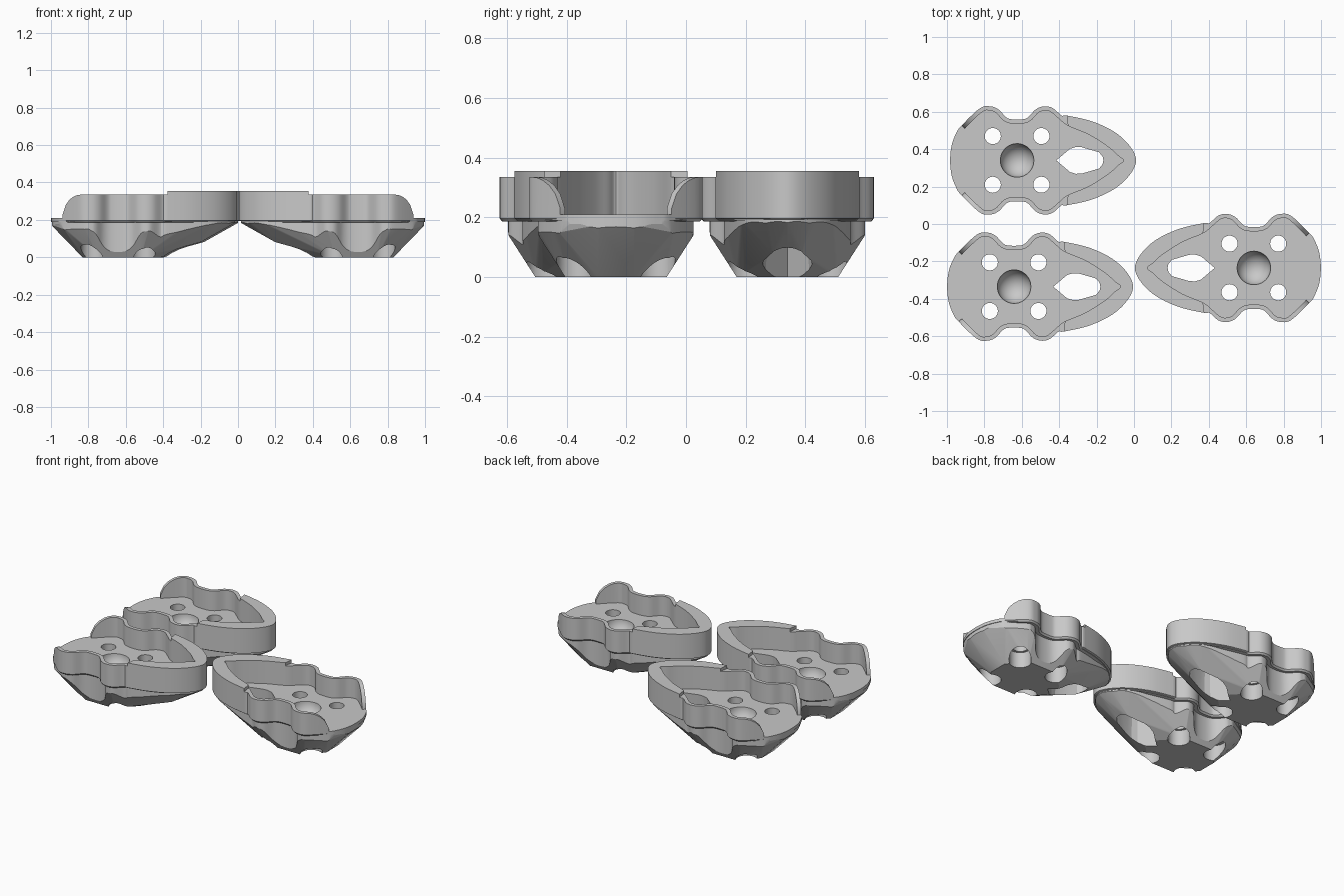
import bpy, bmesh, math
from mathutils import Vector

if "Cube" in bpy.data.objects:
    bpy.data.objects.remove(bpy.data.objects["Cube"])

grey = bpy.data.materials.new("plain_grey")
grey.use_nodes = True
grey.diffuse_color = (0.58, 0.58, 0.58, 1)
grey.node_tree.nodes["Principled BSDF"].inputs["Base Color"].default_value = (0.58, 0.58, 0.58, 1)

# Half outline from the back to the nose, and the thick nose rim's inner edge
REAR = [(-0.358, 0), (-0.35, 0.08), (-0.326, 0.145), (-0.296, 0.187), (-0.2, 0.278), (-0.144, 0.289),
        (-0.1, 0.273), (-0.06, 0.232), (-0.03, 0.22), (0.03, 0.22), (0.06, 0.232),
        (0.1, 0.273), (0.144, 0.289), (0.19, 0.28), (0.238, 0.24)]
NOSE = [(0.265, 0.24), (0.4, 0.209), (0.524, 0.15), (0.604, 0.075), (0.636, 0)]
NOSE_INNER = [(0.272, 0.185), (0.385, 0.137), (0.49, 0.07), (0.54, 0.025), (0.57, 0)]
STEP_X, REAR_END = 0.262, -0.299


def mirror_loop(half):
    pts = [Vector(p) for p in half]
    return pts + [Vector((p.x, -p.y)) for p in pts[-2:0:-1]]


def inset(loop, amount):
    out = []
    for i, p in enumerate(loop):
        t = (loop[(i + 1) % len(loop)] - loop[i - 1]).normalized()
        out.append(p + Vector((t.y, -t.x)) * amount(p))
    return out


def smooth(loop, steps=5):
    out, n = [], len(loop)
    for i in range(n):
        a, b, c, d = (loop[(i + k) % n] for k in (-1, 0, 1, 2))
        for s in range(steps):
            t = s / steps
            out.append(0.5 * (2 * b + (c - a) * t + (2 * a - 5 * b + 4 * c - d) * t ** 2
                              + (3 * b - a - 3 * c + d) * t ** 3))
    return out


def finish(name, bm):
    bmesh.ops.recalc_face_normals(bm, faces=bm.faces)
    mesh = bpy.data.meshes.new(name)
    bm.to_mesh(mesh)
    bm.free()
    mesh.materials.append(grey)
    ob = bpy.data.objects.new(name, mesh)
    bpy.context.collection.objects.link(ob)
    return ob


def loft(name, lower, upper, z0, z1):
    bm = bmesh.new()
    a = [bm.verts.new((p.x, p.y, z0)) for p in lower]
    b = [bm.verts.new((p.x, p.y, z1)) for p in upper]
    bm.faces.new(a)
    bm.faces.new(b)
    for i in range(len(a)):
        j = (i + 1) % len(a)
        bm.faces.new((a[i], a[j], b[j], b[i]))
    return finish(name, bm)


def circle(x, y, r, n=32):
    return [Vector((x + r * math.cos(k * math.tau / n), y + r * math.sin(k * math.tau / n))) for k in range(n)]


def select(ob):
    bpy.ops.object.select_all(action='DESELECT')
    ob.select_set(True)
    bpy.context.view_layer.objects.active = ob


def combine(ob, tool, operation):
    mod = ob.modifiers.new(operation.lower(), 'BOOLEAN')
    mod.operation, mod.object, mod.solver = operation, tool, 'EXACT'
    select(ob)
    bpy.ops.object.modifier_apply(modifier=mod.name)
    bpy.data.objects.remove(tool)


control = mirror_loop(REAR + NOSE)
outline = smooth(control)

# Faceted underside: a hull trimmed by the inset outline
bm = bmesh.new()
facets = [(-0.19, 0.06, 0), (-0.1, 0.17, 0), (0.12, 0.17, 0), (0.23, 0.05, 0), (0.44, 0.05, 0.08),
          (-0.13, 0.26, 0.14), (0.16, 0.26, 0.14), (-0.29, 0.19, 0.15), (-0.36, 0.06, 0.175)]
for x, y, z in facets:
    for side in (1, -1):
        bm.verts.new((x, y * side, z))
for p in control:
    bm.verts.new((p.x, p.y, 0.19))
    bm.verts.new((p.x, p.y, 0.2))
hull = bmesh.ops.convex_hull(bm, input=bm.verts)
bmesh.ops.delete(bm, geom=list({v for v in hull["geom_interior"] + hull["geom_unused"]
                                if isinstance(v, bmesh.types.BMVert)}), context='VERTS')
base = finish("hold_base", bm)
body = smooth(inset(control, lambda p: 0.004 if p.x < -0.25 else 0.012 if p.x > 0.45 else 0.03))
combine(base, loft("trim", body, body, -0.05, 0.25), 'INTERSECT')

# Floor plate
plate = smooth(inset(control, lambda p: 0 if p.x < -0.25 else 0.01))
combine(base, loft("floor", plate, plate, 0.19, 0.21), 'UNION')

# Four screw holes with wide scoops below
for x in (-0.13, 0.13):
    for y in (-0.13, 0.13):
        hole, scoop = circle(x, y, 0.043), circle(x * 1.04, y * 1.04, 0.064)
        combine(base, loft("hole", hole, hole, -0.1, 0.3), 'DIFFERENCE')
        combine(base, loft("scoop", scoop, scoop, -0.1, 0.1), 'DIFFERENCE')

# Nose opening, wider underneath
slot = mirror_loop([(0.214, 0), (0.285, 0.06), (0.315, 0.069), (0.345, 0.068), (0.435, 0.042), (0.453, 0.02), (0.457, 0)])
center = Vector((0.34, 0))
wide = [center + (p - center) * 1.25 for p in slot]
combine(base, loft("slot", wide, slot, -0.02, 0.25), 'DIFFERENCE')

# Round dimple in the floor
bm = bmesh.new()
bmesh.ops.create_uvsphere(bm, u_segments=40, v_segments=20, radius=0.09)
bmesh.ops.translate(bm, verts=bm.verts, vec=(0, 0, 0.213))
combine(base, finish("dimple", bm), 'DIFFERENCE')

# Rim wall, open at the back with rounded ends and a raised nose
rear_inner = inset(control, lambda p: 0.023)[:len(REAR)]
inner = smooth(mirror_loop(rear_inner + [Vector(p) for p in NOSE_INNER]))


def top_height(p):
    if p.x > STEP_X:
        return 0.355
    u = min(max((-0.2 - p.x) / 0.098, 0), 1)
    return 0.205 + 0.13 * math.sqrt(1 - u * u)


columns, last = [], None
for o, i in zip(outline, inner):
    if o.x < REAR_END:
        continue
    h = top_height(o)
    if last and (last > 0.34) != (h > 0.34):
        columns.append((o, i, last) if h > last else (columns[-1][0], columns[-1][1], h))
    columns.append((o, i, h))
    last = h
bm = bmesh.new()
rings = []
for o, i, h in columns:
    foot = o.lerp(i, 0.4)
    section = [(foot, 0.187), (o, 0.197), (o, h), (i, h), (i, 0.187)]
    rings.append([bm.verts.new((p.x, p.y, z)) for p, z in section])
for a, b in zip(rings, rings[1:]):
    for k in range(5):
        m = (k + 1) % 5
        bm.faces.new((a[k], a[m], b[m], b[k]))
bm.faces.new(rings[0])
bm.faces.new(rings[-1])
rim = finish("hold_rim", bm)

for ob, angle in ((base, 18), (rim, 30)):
    select(ob)
    bpy.ops.object.shade_smooth_by_angle(angle=math.radians(angle))

# Three holds, one of them turned around
places = [("back_right", -0.625, 0.34, 0), ("front_right", -0.641, -0.335, 0), ("left", 0.641, -0.235, math.pi)]
for n, (label, x, y, turn) in enumerate(places):
    for part in (base, rim):
        ob = part
        if n:
            ob = part.copy()
            bpy.context.collection.objects.link(ob)
            ob.name = label + "_" + part.data.name
        ob.location = (x, y, 0)
        ob.rotation_euler = (0, 0, turn)
base.name, rim.name = "back_right_hold_base", "back_right_hold_rim"
